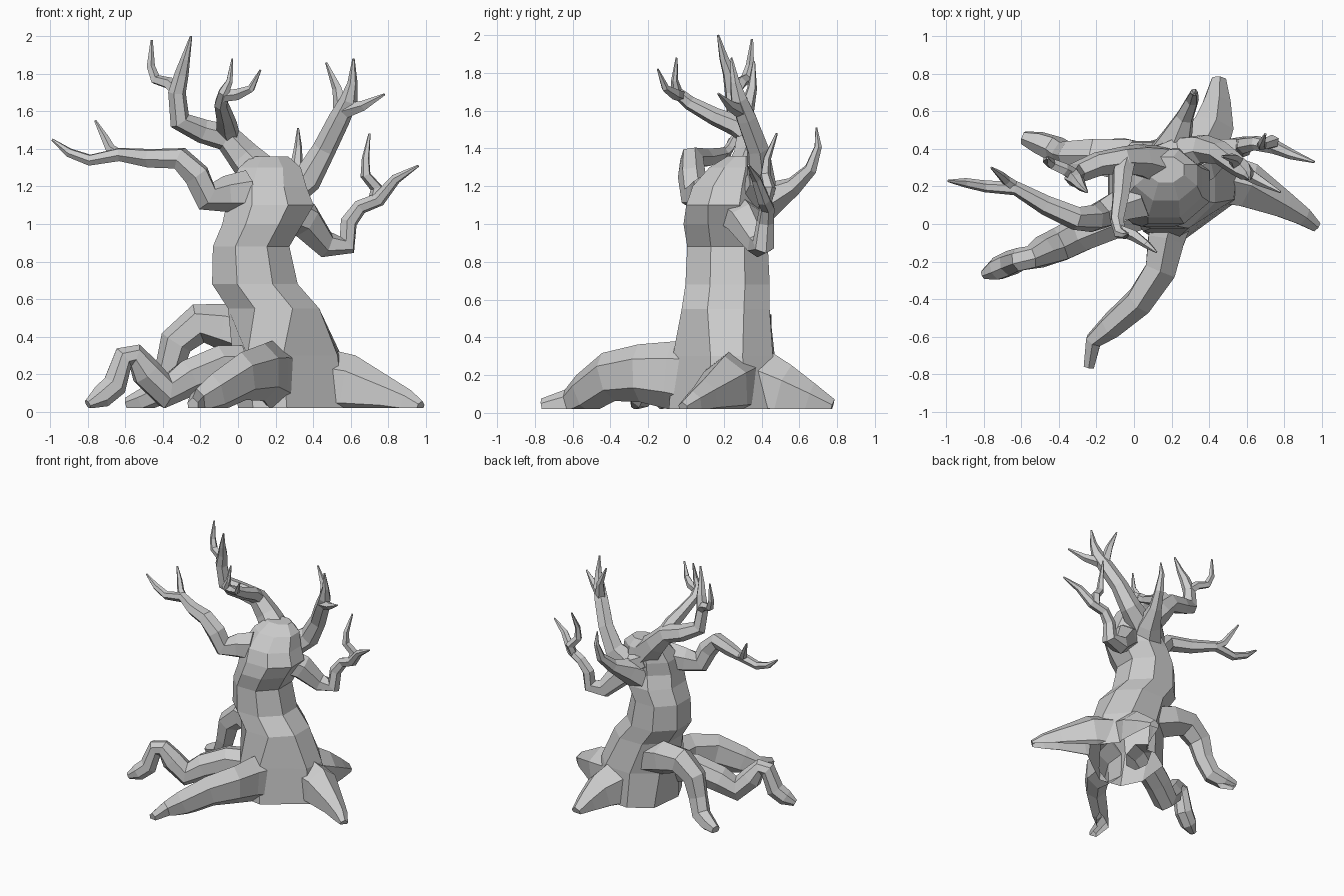
import bpy, bmesh, math
from mathutils import Vector

GROUND = 0.02


def skin(name, rings):
    """Bridge equal-sized rings of points and cap both ends."""
    bm = bmesh.new()
    loops = [[bm.verts.new(p) for p in ring] for ring in rings]
    n = len(loops[0])
    for a, b in zip(loops, loops[1:]):
        for i in range(n):
            j = (i + 1) % n
            bm.faces.new((a[i], a[j], b[j], b[i]))
    bm.faces.new(loops[0][::-1])
    bm.faces.new(loops[-1])
    bmesh.ops.recalc_face_normals(bm, faces=bm.faces)
    mesh = bpy.data.meshes.new(name)
    bm.to_mesh(mesh)
    bm.free()
    obj = bpy.data.objects.new(name, mesh)
    bpy.context.collection.objects.link(obj)
    return obj


limbs = []


def limb(name, path, sides=6, tall=1.0):
    """Tapered tube along (x, y, z, radius) points; tall stretches it upright."""
    pts = [Vector(p[:3]) for p in path]
    rings, u = [], None
    for i, p in enumerate(pts):
        t = Vector()
        if i > 0:
            t += (p - pts[i - 1]).normalized()
        if i < len(pts) - 1:
            t += (pts[i + 1] - p).normalized()
        t.normalize()
        if u is None:
            u = Vector((0, 0, 1)).cross(t)
            if u.length < 0.1:
                u = Vector((1, 0, 0))
        u = (u - t * u.dot(t)).normalized()
        v = t.cross(u) * tall
        angles = [2 * math.pi * (k + 0.5) / sides for k in range(sides)]
        rings.append([p + (u * math.cos(a) + v * math.sin(a)) * path[i][3] * 1.06
                      for a in angles])
    limbs.append(skin(name, rings))


# Trunk: skewed foot outlines, then leaning eight-sided rings
# (z, centre x, centre y, radius x, radius y)
foot = [(0.60, 0.31), (0.48, 0.46), (0.20, 0.48), (0.03, 0.37),
        (0.00, 0.10), (0.08, -0.06), (0.26, -0.09), (0.56, 0.13)]
knee = [(0.55, 0.30), (0.41, 0.46), (0.18, 0.47), (0.00, 0.34),
        (-0.03, 0.14), (0.05, -0.04), (0.24, -0.07), (0.53, 0.13)]
upper = [(0.55, 0.19, 0.21, 0.25, 0.24),
         (0.68, 0.09, 0.22, 0.235, 0.23), (0.88, 0.07, 0.22, 0.21, 0.22),
         (1.00, 0.13, 0.21, 0.22, 0.23), (1.10, 0.17, 0.20, 0.24, 0.205),
         (1.20, 0.16, 0.22, 0.21, 0.19), (1.30, 0.17, 0.26, 0.17, 0.14),
         (1.36, 0.17, 0.29, 0.10, 0.07)]
rings = [[(x, y, z) for x, y in outline]
         for outline, z in ((foot, -0.1), (foot, 0.02), (knee, 0.3))]
rings += [[(cx + 1.05 * rx * math.cos(a), cy + 1.05 * ry * math.sin(a), z)
           for a in [math.pi * (k + 0.5) / 4 for k in range(8)]]
          for z, cx, cy, rx, ry in upper]
trunk = skin("trunk", rings)

# Left branch and its twig
limb("left_branch", [
    (0.05, 0.14, 1.17, 0.11), (-0.07, 0.10, 1.16, 0.09), (-0.17, 0.05, 1.15, 0.078),
    (-0.22, 0.03, 1.26, 0.07), (-0.31, 0.03, 1.35, 0.06), (-0.47, 0.10, 1.35, 0.05),
    (-0.63, 0.19, 1.37, 0.036), (-0.79, 0.20, 1.34, 0.03), (-0.90, 0.22, 1.38, 0.024),
    (-0.99, 0.23, 1.45, 0.006)])
limb("left_twig", [
    (-0.62, 0.19, 1.36, 0.028), (-0.68, 0.23, 1.40, 0.026),
    (-0.71, 0.26, 1.46, 0.02), (-0.76, 0.30, 1.55, 0.006)], 5)

# Tall upper left branch and its fork
limb("upper_left_branch", [
    (0.14, 0.31, 1.24, 0.11), (0.03, 0.34, 1.36, 0.085), (-0.06, 0.34, 1.46, 0.07),
    (-0.19, 0.32, 1.495, 0.062), (-0.31, 0.27, 1.55, 0.055), (-0.325, 0.25, 1.70, 0.045),
    (-0.30, 0.23, 1.80, 0.036), (-0.28, 0.20, 1.88, 0.024), (-0.25, 0.17, 2.00, 0.006)])
limb("upper_left_twig", [
    (-0.32, 0.26, 1.70, 0.035), (-0.37, 0.29, 1.75, 0.032), (-0.44, 0.32, 1.77, 0.028),
    (-0.465, 0.34, 1.84, 0.022), (-0.46, 0.35, 1.98, 0.006)], 5)

# Branch reaching forward off the upper left branch
limb("forward_branch", [
    (-0.04, 0.34, 1.46, 0.05), (-0.06, 0.27, 1.52, 0.055), (-0.07, 0.15, 1.57, 0.045),
    (-0.09, 0.02, 1.64, 0.036), (-0.075, -0.05, 1.70, 0.03), (-0.045, -0.06, 1.76, 0.018),
    (-0.03, -0.05, 1.88, 0.005)])
limb("forward_twig", [
    (-0.08, -0.03, 1.68, 0.03), (0.00, -0.06, 1.69, 0.03),
    (0.07, -0.11, 1.72, 0.02), (0.12, -0.15, 1.82, 0.005)], 5)

# Upper right branch with two forks
limb("upper_right_branch", [
    (0.12, 0.34, 1.21, 0.08), (0.25, 0.37, 1.15, 0.10), (0.37, 0.40, 1.24, 0.075),
    (0.46, 0.38, 1.40, 0.06), (0.54, 0.32, 1.56, 0.055), (0.59, 0.28, 1.66, 0.045),
    (0.61, 0.26, 1.75, 0.026), (0.615, 0.24, 1.88, 0.006)])
limb("upper_right_inner_twig", [
    (0.55, 0.32, 1.60, 0.04), (0.53, 0.35, 1.72, 0.026), (0.47, 0.36, 1.86, 0.006)], 5)
limb("upper_right_outer_twig", [
    (0.57, 0.29, 1.60, 0.04), (0.67, 0.23, 1.63, 0.027), (0.78, 0.17, 1.69, 0.006)], 5)

# Low crooked right branch and its twig
limb("lower_right_branch", [
    (0.22, 0.24, 1.08, 0.11), (0.36, 0.31, 1.02, 0.095), (0.47, 0.39, 0.89, 0.068),
    (0.58, 0.41, 0.89, 0.056), (0.59, 0.42, 1.01, 0.044), (0.65, 0.43, 1.09, 0.038),
    (0.75, 0.41, 1.13, 0.036), (0.84, 0.37, 1.24, 0.026), (0.96, 0.33, 1.31, 0.006)])
limb("lower_right_twig", [
    (0.72, 0.42, 1.11, 0.03), (0.74, 0.44, 1.19, 0.034), (0.68, 0.42, 1.26, 0.028),
    (0.68, 0.43, 1.35, 0.02), (0.70, 0.48, 1.48, 0.006)], 5)

# Rear branch
limb("rear_branch", [
    (0.15, 0.31, 1.04, 0.12), (0.22, 0.44, 1.13, 0.09), (0.27, 0.57, 1.20, 0.048),
    (0.31, 0.66, 1.29, 0.034), (0.32, 0.70, 1.41, 0.02), (0.32, 0.69, 1.51, 0.005)])

# Buttress roots, flat on the ground
limb("right_root", [
    (0.40, 0.26, 0.15, 0.15), (0.60, 0.21, 0.13, 0.13), (0.80, 0.10, 0.08, 0.075),
    (0.90, 0.04, 0.05, 0.052), (0.97, -0.015, 0.02, 0.03)], 6, 1.25)
limb("back_root", [
    (0.33, 0.34, 0.15, 0.16), (0.42, 0.52, 0.10, 0.115), (0.44, 0.65, 0.06, 0.075),
    (0.45, 0.77, 0.02, 0.04)], 6, 1.3)

# Arching roots
limb("front_root", [
    (0.22, 0.08, 0.18, 0.12), (0.17, -0.09, 0.20, 0.105), (0.14, -0.25, 0.21, 0.09),
    (0.03, -0.41, 0.19, 0.078), (-0.12, -0.54, 0.10, 0.065), (-0.215, -0.62, 0.05, 0.045),
    (-0.24, -0.76, 0.025, 0.03)], 6, 1.6)
limb("left_front_root", [
    (0.10, 0.10, 0.24, 0.11), (-0.10, 0.02, 0.25, 0.10), (-0.27, -0.05, 0.18, 0.095),
    (-0.39, -0.11, 0.11, 0.09), (-0.49, -0.15, 0.21, 0.08), (-0.55, -0.18, 0.30, 0.06),
    (-0.61, -0.19, 0.29, 0.06), (-0.66, -0.21, 0.14, 0.065), (-0.73, -0.24, 0.08, 0.06),
    (-0.80, -0.27, 0.04, 0.025)], 7)
limb("left_rear_root", [
    (0.10, 0.30, 0.40, 0.13), (-0.06, 0.345, 0.45, 0.12), (-0.21, 0.36, 0.47, 0.10),
    (-0.33, 0.36, 0.37, 0.085), (-0.37, 0.37, 0.22, 0.07), (-0.42, 0.40, 0.10, 0.068),
    (-0.51, 0.435, 0.06, 0.058), (-0.59, 0.46, 0.04, 0.035)], 6)

# Merge every limb into one continuous bark surface
for part in limbs:
    mod = trunk.modifiers.new(part.name, 'BOOLEAN')
    mod.operation = 'UNION'
    mod.solver = 'EXACT'
    mod.object = part
bpy.context.view_layer.update()
merged = bpy.data.meshes.new_from_object(
    trunk.evaluated_get(bpy.context.evaluated_depsgraph_get()))
trunk.modifiers.clear()
for part in limbs:
    bpy.data.objects.remove(part)
trunk.data = merged
trunk.name = "bare_tree"

# Cut the base off level with the ground, leaving it open underneath
bm = bmesh.new()
bm.from_mesh(merged)
bmesh.ops.bisect_plane(bm, geom=bm.verts[:] + bm.edges[:] + bm.faces[:],
                       plane_co=(0, 0, GROUND), plane_no=(0, 0, 1), clear_inner=True)
bm.to_mesh(merged)
bm.free()
